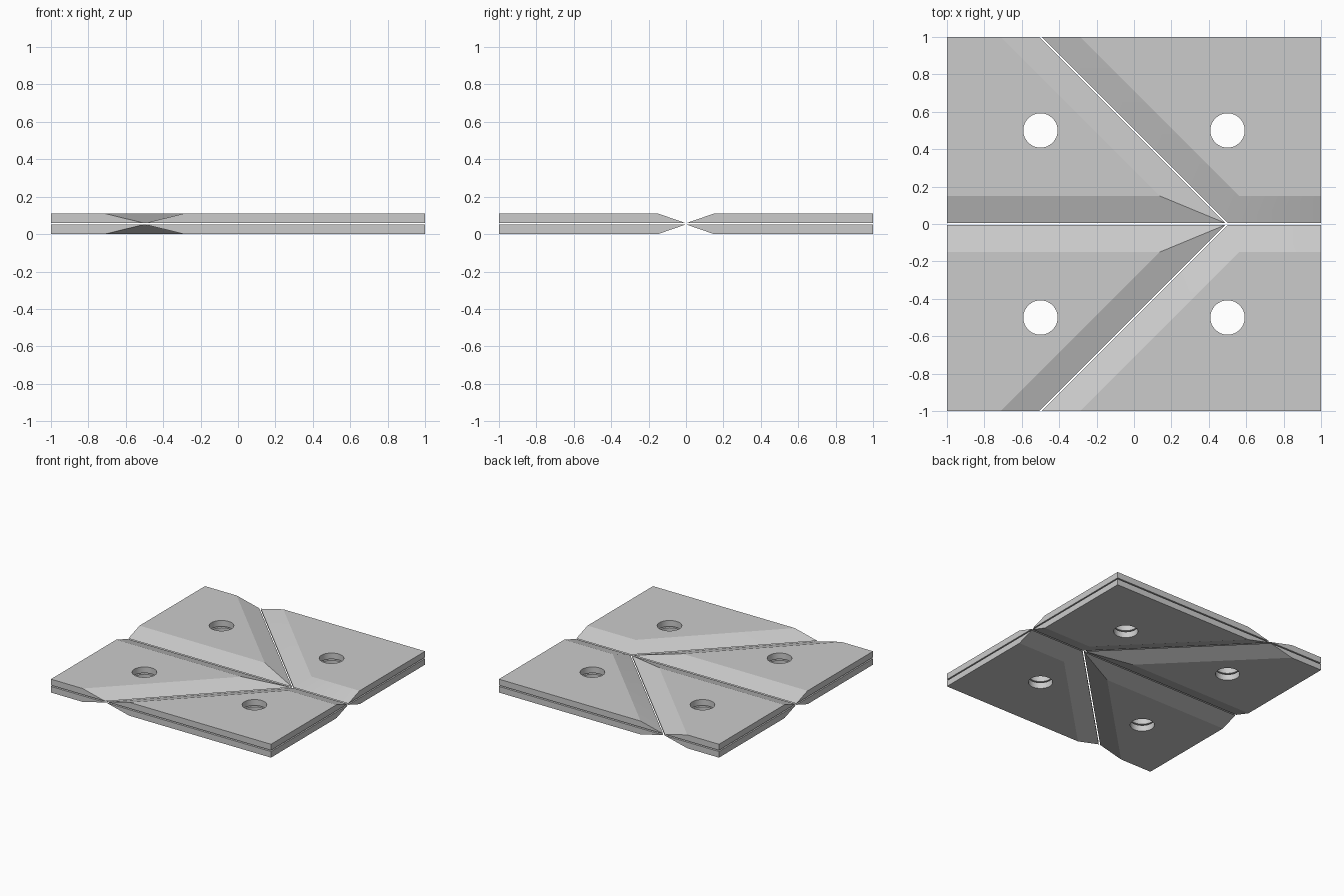
import bpy, bmesh, math

cube = bpy.data.objects.get("Cube")
if cube:
    bpy.data.objects.remove(cube, do_unlink=True)

grey = bpy.data.materials.new("plate_grey")
grey.use_nodes = True
GREY = (0.6, 0.6, 0.6, 1)
grey.diffuse_color = GREY
grey.node_tree.nodes["Principled BSDF"].inputs["Base Color"].default_value = GREY

APEX = 0.5            # x of the point where all fold lines meet
GAP = 0.005           # half the gap left along a fold
BEVEL = 0.15          # width of the chamfer along a fold
THICK, TOTAL = 0.05, 0.11
HOLE_R, SIDES = 0.092, 32


def outline(side, row, d):
    """Corners of one panel, pulled back from its fold lines by d."""
    if side > 0:
        pts = [(APEX + d * math.tan(math.pi / 8), d), (1, d), (1, 1),
               (APEX - 1 + d * math.sqrt(2), 1)]
    else:
        pts = [(APEX - d / math.tan(math.pi / 8), d),
               (APEX - 1 - d * math.sqrt(2), 1), (-1, 1), (-1, d)]
    return [(x, y * row) for x, y in pts]


def add_loop(bm, pts, z):
    verts = [bm.verts.new((x, y, z)) for x, y in pts]
    edges = [bm.edges.new((a, b)) for a, b in zip(verts, verts[1:] + verts[:1])]
    return verts, edges


def wall(bm, a, b):
    for i in range(len(a)):
        j = (i + 1) % len(a)
        bm.faces.new((a[i], a[j], b[j], b[i]))


def panel(name, side, row, z_inner, z_outer):
    """Chamfered panel with a round bolt hole."""
    bm = bmesh.new()
    ring = [(side * 0.5 + HOLE_R * math.cos(2 * math.pi * i / SIDES),
             row * 0.5 + HOLE_R * math.sin(2 * math.pi * i / SIDES))
            for i in range(SIDES)]
    rims, holes = [], []
    for d, z in ((GAP, z_inner), (BEVEL, z_outer)):
        rim, rim_edges = add_loop(bm, outline(side, row, d), z)
        hole, hole_edges = add_loop(bm, ring, z)
        bmesh.ops.triangle_fill(bm, use_beauty=True, edges=rim_edges + hole_edges)
        rims.append(rim)
        holes.append(hole)
    wall(bm, *rims)
    wall(bm, *holes)
    bmesh.ops.recalc_face_normals(bm, faces=bm.faces[:])
    mesh = bpy.data.meshes.new(name)
    bm.to_mesh(mesh)
    bm.free()
    mesh.materials.append(grey)
    obj = bpy.data.objects.new(name, mesh)
    bpy.context.collection.objects.link(obj)
    bpy.ops.object.select_all(action='DESELECT')
    obj.select_set(True)
    bpy.context.view_layer.objects.active = obj
    bpy.ops.object.shade_smooth_by_angle(angle=math.radians(15))


# Two mirrored layers of four panels
for layer, z_inner, z_outer in (("upper", TOTAL - THICK, TOTAL), ("lower", THICK, 0)):
    for side, side_name in ((1, "left"), (-1, "right")):
        for row, row_name in ((1, "back"), (-1, "front")):
            panel(f"{layer}_{row_name}_{side_name}_panel", side, row, z_inner, z_outer)
